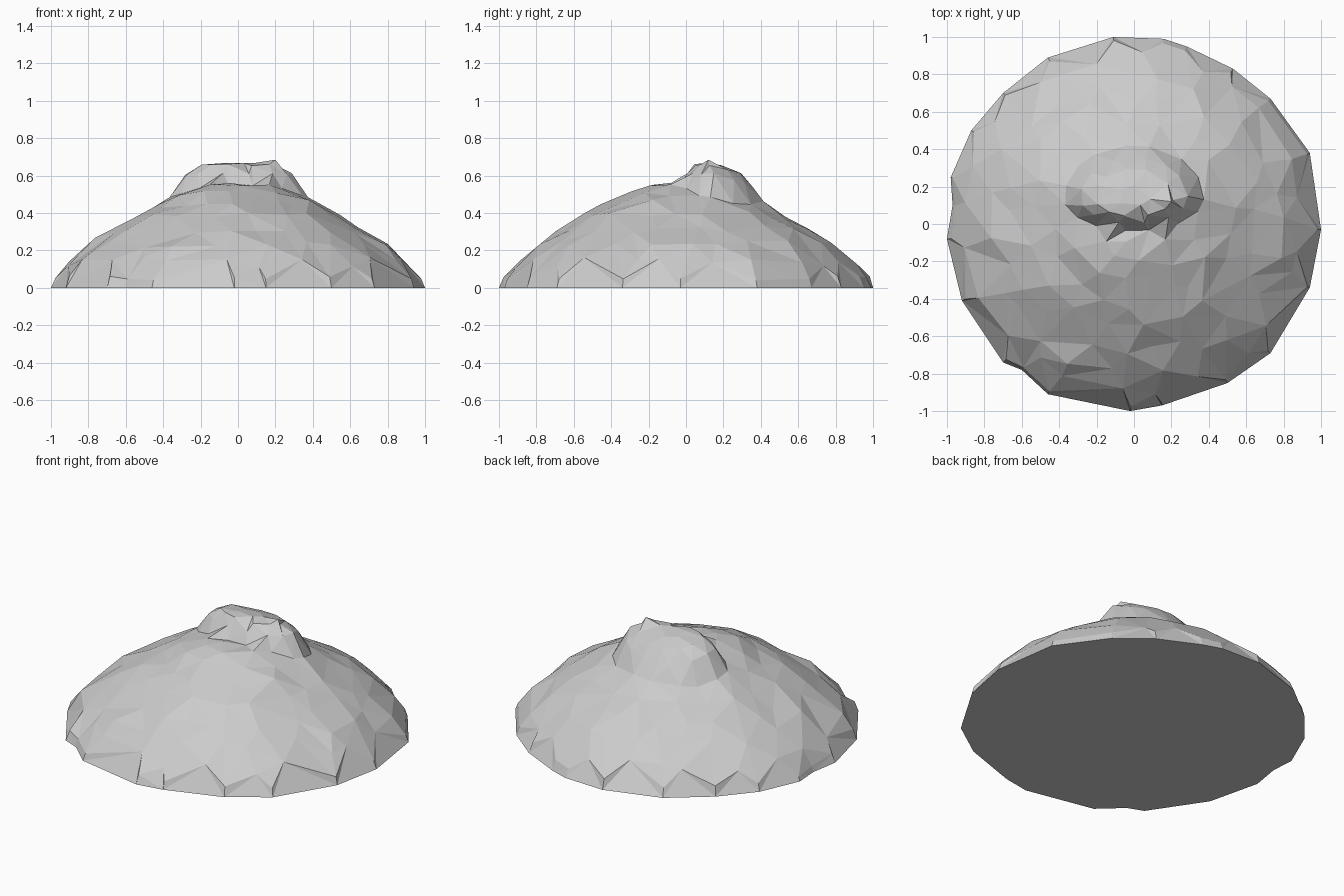
import bpy, bmesh, math, random
from mathutils import Vector
from mathutils.geometry import delaunay_2d_cdt, intersect_line_line_2d

cube = bpy.data.objects.get("Cube")
if cube:
    bpy.data.objects.remove(cube, do_unlink=True)
random.seed(7)

# Footprint of the mound, counter-clockwise
OUTLINE = [Vector(p) for p in [
    (1, -.03), (.94, .38), (.73, .67), (.53, .83), (.28, .95), (.16, .99), (-.11, 1),
    (-.46, .89), (-.7, .7), (-.87, .5), (-.98, .25), (-.97, .1), (-1, -.08), (-.92, -.41),
    (-.7, -.74), (-.6, -.78), (-.46, -.91), (-.02, -1), (.15, -.97), (.5, -.85),
    (.73, -.69), (.94, -.34)]]
# Height against distance from the middle, for the slope and for the summit knob
SLOPE = [(0, .555), (.2, .54), (.3, .515), (.4, .47), (.5, .415), (.65, .33),
         (.8, .235), (.93, .125), (.985, .05), (1, 0)]
KNOB = [(0, .67), (.6, .658), (.8, .61), (1, .53), (1.5, 0)]


def interpolate(table, t):
    for (a, za), (b, zb) in zip(table, table[1:]):
        if t <= b:
            return za + (zb - za) * (t - a) / (b - a)
    return table[-1][1]


def rim_radius(angle):
    ray = Vector((math.cos(angle), math.sin(angle))) * 2
    for a, b in zip(OUTLINE, OUTLINE[1:] + OUTLINE[:1]):
        hit = intersect_line_line_2d(Vector((0, 0)), ray, a, b)
        if hit:
            return hit.length
    return 1


def knob_depth(side):
    return .17 if side < 0 else .27


def knob_distance(p):
    return math.hypot(p.x / .36, (p.y - .14) / knob_depth(p.y - .14))


def height(p):
    t = p.length / rim_radius(math.atan2(p.y, p.x))
    # The knob leans down towards the back and runs into the slope
    knob = interpolate(KNOB, knob_distance(p)) - .35 * max(0, p.y - .16)
    return max(interpolate(SLOPE, t), knob)


# Irregular scatter of surface points: rim, slope rings, then summit rings
points = list(OUTLINE)
heights = [0] * len(OUTLINE)


def add_point(p, rough):
    points.append(p)
    heights.append(height(p) + random.uniform(-rough, rough))


for p in OUTLINE:
    add_point(p * random.uniform(.975, .99), .012)
for t, count in [(.91, 24), (.79, 23), (.67, 21), (.55, 18), (.43, 16), (.32, 13), (.2, 9), (.08, 6)]:
    for i in range(count):
        angle = (i + random.uniform(-.35, .35) + t * 5) * math.tau / count
        p = Vector((math.cos(angle), math.sin(angle)))
        p *= rim_radius(angle) * (t + random.uniform(-.03, .03))
        if knob_distance(p) > 1.25:
            add_point(p, .017)
for q, count in [(1.04, 15), (.8, 13), (.58, 11), (.25, 5)]:
    for i in range(count):
        angle = (i + random.uniform(-.25, .25)) * math.tau / count
        x, y = math.cos(angle), math.sin(angle)
        add_point(Vector((.36 * q * x, .14 + knob_depth(y) * q * y)), .006)
# Small high point on the left of the summit
points.append(Vector((.2, .12)))
heights.append(.685)

# Triangulate the scatter and close it with a flat underside
verts, _, tris, origins, _, _ = delaunay_2d_cdt(points, [], [list(range(len(OUTLINE)))], 1, 1e-5)
bm = bmesh.new()
made = [bm.verts.new((v.x, v.y, heights[o[0]])) for v, o in zip(verts, origins)]
for tri in tris:
    bm.faces.new([made[i] for i in tri])
rim = sorted((o[0], i) for i, o in enumerate(origins) if o[0] < len(OUTLINE))
bm.faces.new([made[i] for _, i in reversed(rim)])
# Merge nearly flat neighbours into broader facets
bmesh.ops.dissolve_limit(bm, angle_limit=math.radians(4), verts=bm.verts[:], edges=bm.edges[:])
bmesh.ops.recalc_face_normals(bm, faces=bm.faces[:])
mesh = bpy.data.meshes.new("rock_mound")
bm.to_mesh(mesh)
bm.free()
mound = bpy.data.objects.new("rock_mound", mesh)
bpy.context.collection.objects.link(mound)

# Plain grey stone
stone = bpy.data.materials.new("grey_stone")
stone.use_nodes = True
colour = (.6, .6, .6, 1)
stone.diffuse_color = colour
stone.node_tree.nodes["Principled BSDF"].inputs["Base Color"].default_value = colour
mesh.materials.append(stone)
